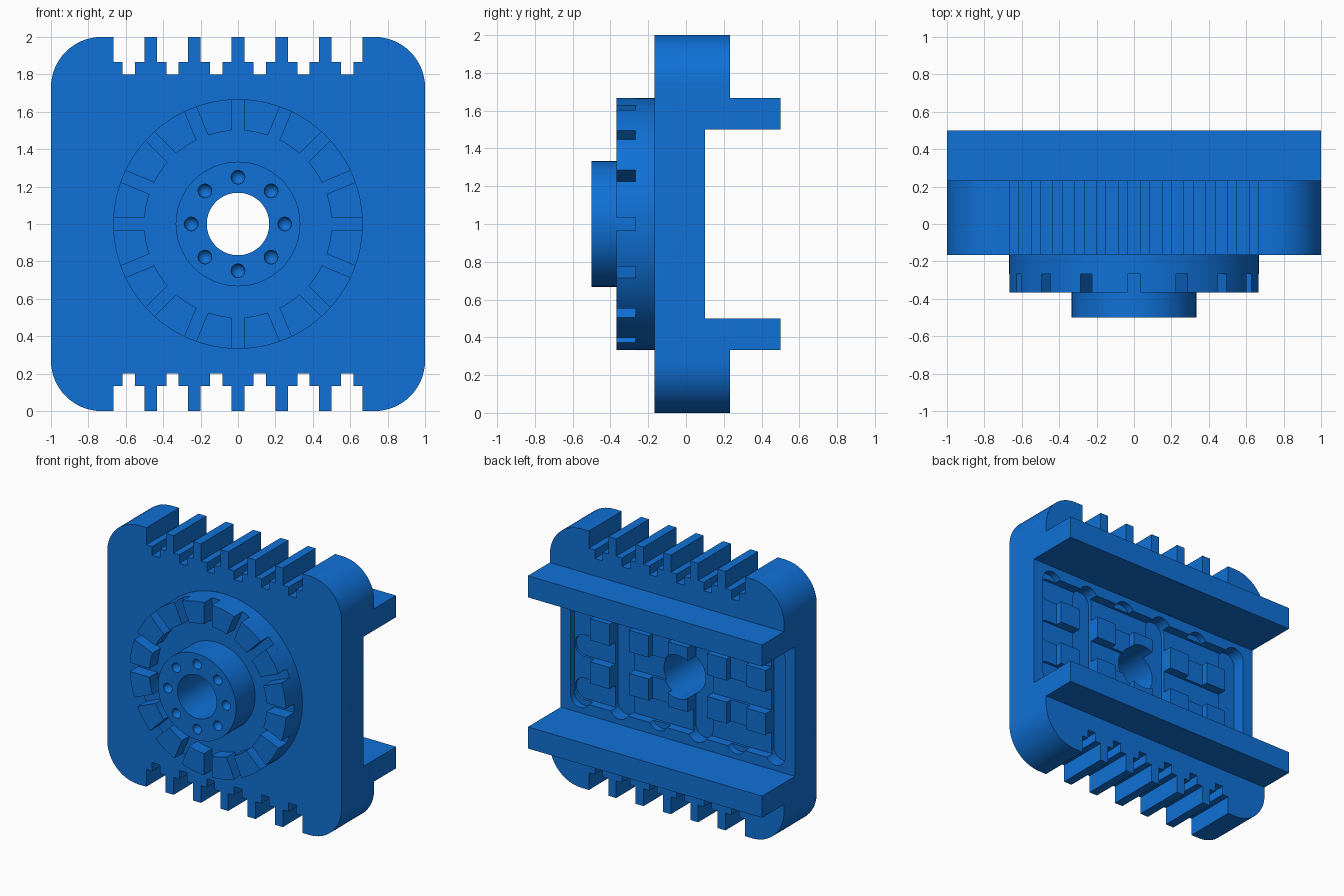
import bpy, bmesh, math

if "Cube" in bpy.data.objects:
    bpy.data.objects.remove(bpy.data.objects["Cube"], do_unlink=True)

# Single blue material
blue = bpy.data.materials.new("blue")
blue.use_nodes = True
COLOUR = (0.005, 0.165, 0.68, 1.0)
blue.diffuse_color = COLOUR
blue.node_tree.nodes["Principled BSDF"].inputs["Base Color"].default_value = COLOUR


def prism(name, points, y0, y1):
    """Extrude an (x, z) outline from y0 to y1."""
    bm = bmesh.new()
    face = bm.faces.new([bm.verts.new((x, y0, z)) for x, z in points])
    ext = bmesh.ops.extrude_face_region(bm, geom=[face])["geom"]
    verts = [g for g in ext if isinstance(g, bmesh.types.BMVert)]
    bmesh.ops.translate(bm, verts=verts, vec=(0, y1 - y0, 0))
    bmesh.ops.recalc_face_normals(bm, faces=bm.faces)
    mesh = bpy.data.meshes.new(name)
    bm.to_mesh(mesh)
    bm.free()
    obj = bpy.data.objects.new(name, mesh)
    bpy.context.collection.objects.link(obj)
    mesh.materials.append(blue)
    return obj


def arc(cx, cz, r, a0, a1, n):
    """Points on an arc, angles in degrees."""
    angles = [math.radians(a0 + (a1 - a0) * i / n) for i in range(n + 1)]
    return [(cx + r * math.cos(a), cz + r * math.sin(a)) for a in angles]


def circle(r, n=96):
    return arc(0, 1, r, 0, 360, n)[:-1]


def rect(x0, x1, z0, z1):
    return [(x0, z0), (x1, z0), (x1, z1), (x0, z1)]


def select(obj):
    bpy.ops.object.select_all(action='DESELECT')
    obj.select_set(True)
    bpy.context.view_layer.objects.active = obj


def cut(obj, cutter):
    """Subtract a cutter and discard it."""
    mod = obj.modifiers.new("cut", 'BOOLEAN')
    mod.operation = 'DIFFERENCE'
    mod.solver = 'EXACT'
    mod.object = cutter
    select(obj)
    bpy.ops.object.modifier_apply(modifier=mod.name)
    bpy.data.objects.remove(cutter, do_unlink=True)


def bore(obj):
    cut(obj, prism("bore_cutter", circle(0.167), -0.8, 0.8))


# Rounded plate with six stepped notches along top and bottom
R = 0.27
upper = arc(1 - R, 2 - R, R, 0, 90, 16)
for i in range(6):
    c = 0.5833 - i * 0.2333
    upper += [(c + 0.083, 2), (c + 0.083, 1.867), (c + 0.033, 1.867), (c + 0.033, 1.8),
              (c - 0.033, 1.8), (c - 0.033, 1.867), (c - 0.083, 1.867), (c - 0.083, 2)]
upper += arc(R - 1, 2 - R, R, 90, 180, 16)
plate = prism("plate", upper + [(-x, 2 - z) for x, z in upper], -0.167, 0.233)

# Channel across the back
cut(plate, prism("channel_cutter", rect(-1.2, 1.2, 0.5, 1.5), 0.1, 0.4))

# Crossing round-ended grooves that leave square blocks in the channel
W = 0.083
for i in range(6):
    x = 0.8333 - i / 3
    slot = arc(x, 1.377, W, 0, 180, 16) + arc(x, 0.623, W, 180, 360, 16)
    cut(plate, prism("groove_cutter", slot, 0.0 if i % 2 else 0.05, 0.2))
for z in (0.667, 1.0, 1.333):
    slot = arc(0.831, z, W, -90, 90, 16) + arc(-0.831, z, W, 90, 270, 16)
    cut(plate, prism("groove_cutter", slot, 0.03, 0.2))
bore(plate)

# Two rails along the back
rails = [prism("upper_rail", rect(-1, 1, 1.5, 1.667), 0.23, 0.5),
         prism("lower_rail", rect(-1, 1, 0.333, 0.5), 0.23, 0.5)]

# Front disc with a ring of sixteen teeth split by parallel-sided slots
disc = prism("disc", circle(0.667, 128), -0.267, -0.16)
bore(disc)
outer = 11.25 - math.degrees(math.asin(0.0335 / 0.667))
inner = 11.25 - math.degrees(math.asin(0.0335 / 0.5))
teeth = []
for i in range(16):
    mid = (i + 0.5) * 22.5
    outline = (arc(0, 1, 0.667, mid - outer, mid + outer, 8)
               + arc(0, 1, 0.5, mid + inner, mid - inner, 8))
    teeth.append(prism("disc_tooth", outline, -0.367, -0.267))

# Hub with eight round dimples
hub = prism("hub", circle(0.333), -0.5, -0.26)
bore(hub)
for i in range(8):
    a = i * math.pi / 4
    bpy.ops.mesh.primitive_uv_sphere_add(
        segments=24, ring_count=12, radius=0.037,
        location=(0.25 * math.cos(a), -0.497, 1 + 0.25 * math.sin(a)))
    ball = bpy.context.object
    ball.data.materials.append(blue)
    cut(hub, ball)

# Smooth the curved walls, keep edges sharp
for obj in [plate, disc, hub] + rails + teeth:
    select(obj)
    bpy.ops.object.shade_smooth_by_angle(angle=math.radians(30))
